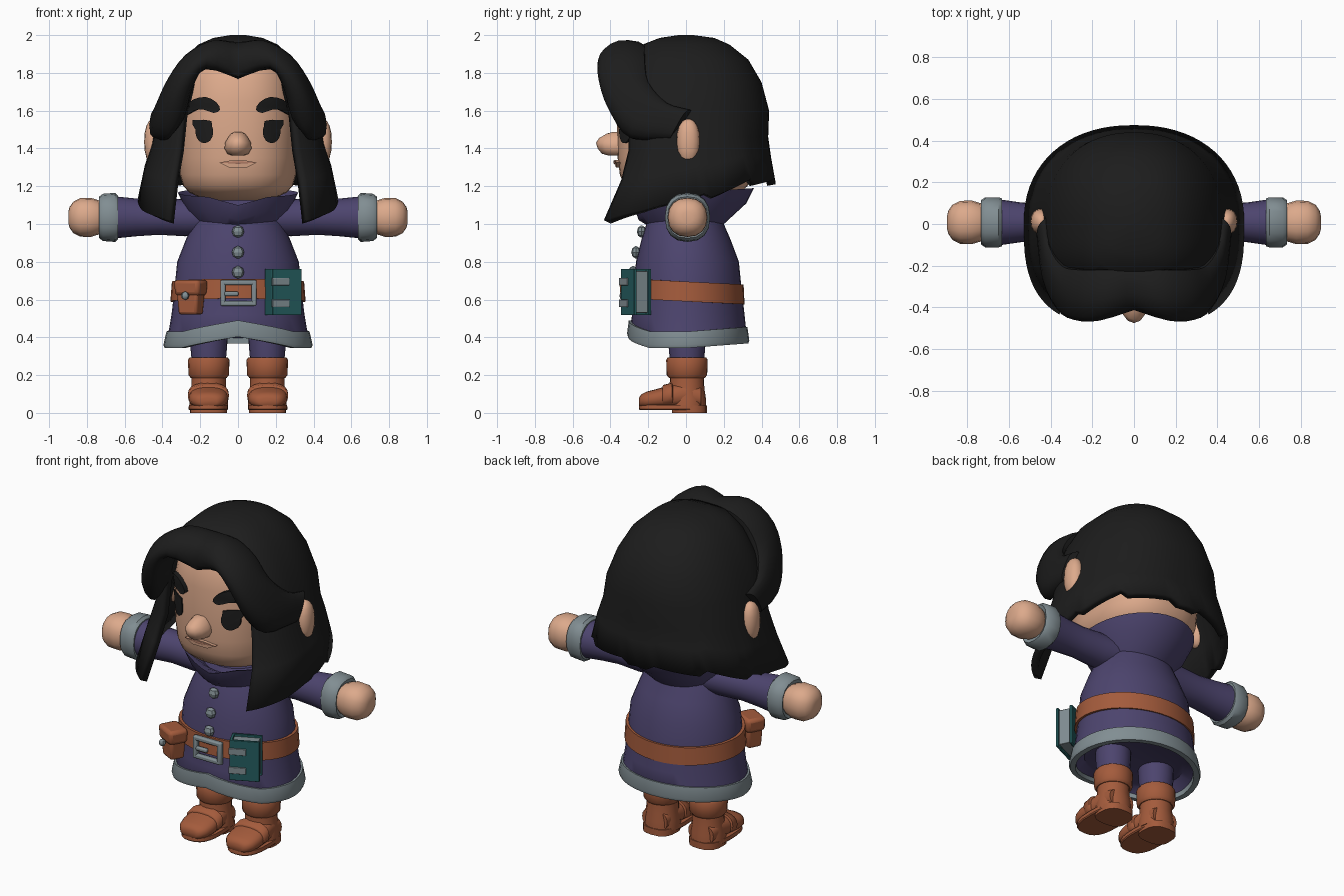
import bpy, bmesh, math
from mathutils import Matrix, Vector

if "Cube" in bpy.data.objects:
    bpy.data.objects.remove(bpy.data.objects["Cube"])


def mat(name, rgb):
    m = bpy.data.materials.new(name)
    m.diffuse_color = (*rgb, 1)
    m.use_nodes = True
    m.node_tree.nodes["Principled BSDF"].inputs["Base Color"].default_value = m.diffuse_color
    return m


SKIN = mat("skin", (0.72, 0.40, 0.26))
LIP = mat("lip", (0.50, 0.23, 0.15))
HAIR = mat("black_hair", (0.012, 0.012, 0.012))
CLOTH = mat("purple_cloth", (0.073, 0.058, 0.155))
LEATHER = mat("brown_leather", (0.37, 0.105, 0.045))
GREY = mat("grey_trim", (0.22, 0.27, 0.29))
TEAL = mat("teal_cover", (0.018, 0.11, 0.115))


def build(name, verts, faces, m, recalc=True, bevel=0, smooth=40):
    bm = bmesh.new()
    vs = [bm.verts.new(v) for v in verts]
    for f in faces:
        bm.faces.new([vs[i] for i in f])
    if recalc:
        bmesh.ops.recalc_face_normals(bm, faces=bm.faces)
    me = bpy.data.meshes.new(name)
    bm.to_mesh(me)
    bm.free()
    ob = bpy.data.objects.new(name, me)
    bpy.context.collection.objects.link(ob)
    me.materials.append(m)
    if bevel:
        b = ob.modifiers.new("bevel", 'BEVEL')
        b.width, b.segments = bevel, 2
    bpy.ops.object.select_all(action='DESELECT')
    ob.select_set(True)
    bpy.context.view_layer.objects.active = ob
    bpy.ops.object.shade_smooth_by_angle(angle=math.radians(smooth))
    return ob


def loft(name, rings, m, loop=False, smooth=40):
    """Skin a stack of closed rings, capped or joined last to first."""
    n, k = len(rings[0]), len(rings)
    verts = [p for r in rings for p in r]
    faces = []
    for i in range(k if loop else k - 1):
        a, b = i * n, ((i + 1) % k) * n
        faces += [(a + j, b + j, b + (j + 1) % n, a + (j + 1) % n) for j in range(n)]
    if not loop:
        faces += [tuple(range(n)), tuple(range((k - 1) * n, k * n))]
    return build(name, verts, faces, m, smooth=smooth)


def power(v, p):
    return math.copysign(abs(v) ** p, v)


def oval(z, rx, yf, yb=None, n=36, p=1.0, lift=None, at=(0, 0)):
    """Horizontal ring starting at the front, with separate front and back depth."""
    yb = yf if yb is None else yb
    pts = []
    for j in range(n):
        a = 2 * math.pi * j / n
        c = power(math.cos(a), p)
        pts.append(Vector((at[0] + rx * power(math.sin(a), p),
                           at[1] - c * (yf if c > 0 else yb),
                           z + (lift(a) if lift else 0))))
    return pts


def spline(pts, closed, sub=3):
    """Smooth curve through every point."""
    n, out = len(pts), []
    P = lambda i: Vector(pts[i % n] if closed else pts[max(0, min(n - 1, i))])
    for i in range(n if closed else n - 1):
        a, b, c, d = P(i - 1), P(i), P(i + 1), P(i + 2)
        for k in range(sub):
            t = k / sub
            out.append(.5 * (2 * b + (c - a) * t + (2 * a - 5 * b + 4 * c - d) * t ** 2
                             + (3 * b - a - 3 * c + d) * t ** 3))
    return out if closed else out + [P(n - 1)]


def box(name, c, size, m, rot=0, bevel=0.008, taper=1.0):
    R = Matrix.Rotation(math.radians(rot), 3, 'Z')
    verts = []
    for sz in (-1, 1):
        k = taper if sz < 0 else 1
        for sx, sy in ((-1, -1), (1, -1), (1, 1), (-1, 1)):
            v = Vector((sx * size[0] * k, sy * size[1] * k, sz * size[2])) / 2
            verts.append(Vector(c) + R @ v)
    faces = [(0, 1, 2, 3), (4, 5, 6, 7)] + [(i, (i + 1) % 4, 4 + (i + 1) % 4, 4 + i) for i in range(4)]
    return build(name, verts, faces, m, bevel=bevel)


def ball(name, c, r, m, n=16, p=1.0, smooth=40):
    rings = []
    for i in range(n // 2 + 1):
        t = math.pi * (0.04 + 0.92 * i / (n // 2))
        s = math.sin(t) ** p
        rings.append(oval(c[2] + r[2] * power(math.cos(t), p), r[0] * s, r[1] * s, n=n, p=p, at=c[:2]))
    return loft(name, rings, m, smooth=smooth)


# ---- head and face ----
HEAD = [(1.125, .12, .15), (1.14, .20, .23), (1.165, .255, .285), (1.20, .29, .325), (1.26, .307, .35),
        (1.35, .315, .362), (1.5, .32, .365), (1.65, .315, .36), (1.76, .30, .345), (1.85, .26, .30), (1.92, .15, .18)]
loft("head", [oval(z, rx, ry, p=.85) for z, rx, ry in HEAD], SKIN, smooth=65)


def face_y(x, z):
    for (z0, a0, b0), (z1, a1, b1) in zip(HEAD, HEAD[1:]):
        if z0 <= z <= z1:
            t = (z - z0) / (z1 - z0)
            rx, ry = a0 + t * (a1 - a0), b0 + t * (b1 - b0)
            return -ry * max(0, 1 - abs(x / rx) ** 2.35) ** .425
    return 0


def decal(name, pts, m, d, s=1):
    """Thin plate that follows the face."""
    n = len(pts)
    cx, cz = sum(p[0] for p in pts) / n, sum(p[1] for p in pts) / n
    pts = [(s * x, z) for x, z in pts]
    verts = [(x, face_y(x, z) - d, z) for x, z in pts] + [(x, face_y(x, z) + .01, z) for x, z in pts]
    verts.append((s * cx, face_y(cx, cz) - d - .003, cz))
    faces = []
    for i in range(n):
        j = (i + 1) % n
        faces += [(i, j, 2 * n), (i, n + i, n + j, j)]
    build(name, verts, faces, m)


eye = [(.178 + .047 * math.cos(a), 1.488 + .06 * math.sin(a))
       for a in (math.radians(150 + 20 * i) for i in range(12))]
eye += [(.24, 1.525), (.24, 1.55), (.18, 1.552), (.14, 1.545)]
brow = spline([(.095, 1.605, 0), (.13, 1.588, 0), (.18, 1.605, 0), (.235, 1.60, 0), (.288, 1.565, 0),
               (.28, 1.62, 0), (.235, 1.66, 0), (.17, 1.672, 0), (.115, 1.645, 0)], True, 2)
for s, side in ((1, "left"), (-1, "right")):
    decal(side + "_eye", eye, HAIR, .009, s)
    decal(side + "_brow", [p[:2] for p in brow], HAIR, .03, s)
    ball(side + "_ear", (s * .445, .012, 1.435), (.052, .062, .122), SKIN, p=.9, smooth=60)
decal("lower_lip", [(-.1, 1.325), (-.03, 1.338), (.03, 1.338), (.1, 1.325), (.05, 1.30), (-.05, 1.30)], SKIN, .018)
decal("mouth_line", [(-.105, 1.325), (0, 1.335), (.105, 1.325), (0, 1.318)], LIP, .023)
loft("nose", [oval(z, x, f, .06, n=14, at=(0, -.36)) for z, x, f in
              ((1.362, .03, .05), (1.372, .058, .085), (1.40, .073, .108), (1.43, .07, .116), (1.455, .056, .10),
               (1.478, .038, .06), (1.487, .02, .03))], SKIN, smooth=65)

# ---- hair shell: open over the face, stepped lower edge ----
CAP = [(2.0, .04, .04, .04), (1.985, .13, .14, .15), (1.95, .21, .23, .23), (1.87, .295, .28, .33),
       (1.75, .365, .32, .40), (1.6, .425, .345, .44), (1.4, .455, .35, .435), (1.25, .495, .395, .45),
       (1.05, .53, .50, .475)]
verts, faces = [], []
COLS = range(-175, 181, 5)
for z, rx, yf, yb in CAP:
    for deg in COLS:
        a, d = math.radians(deg), abs(deg)
        c, p = math.cos(a), .7 if d < 90 else .9
        low = 1.02 + .09 * min(1, max(0, d - 35) / 60) + .10 * min(1, max(0, d - 90) / 45)
        low += .035 * ((d - 35) % 35) / 35 if d > 70 else 0
        zz = z if z >= 1.6 else 1.6 - (1.6 - low) * (1.6 - z) / .55
        verts.append((rx * power(math.sin(a), p), -power(c, p) * (yf if c > 0 else yb), zz))
N = len(COLS)
for i in range(len(CAP) - 1):
    for j in range(N):
        k = (j + 1) % N
        if i >= 3 and -35 <= COLS[j] < 35:
            continue
        faces.append((i * N + j, (i + 1) * N + j, (i + 1) * N + k, i * N + k))
faces.append(tuple(range(N)))
hair = build("hair_shell", verts, faces, HAIR, recalc=False)
sol = hair.modifiers.new("thickness", 'SOLIDIFY')
sol.thickness, sol.offset = .045, -1

# ---- fringe: parted swoops, one section per station from parting to ear ----
SWOOP = [
    [(0, -.22, 1.945), (0, -.33, 1.955), (0, -.405, 1.90), (0, -.40, 1.78), (0, -.29, 1.79)],
    [(.15, -.22, 1.94), (.14, -.36, 1.97), (.16, -.455, 1.90), (.17, -.44, 1.83), (.17, -.27, 1.83)],
    [(.27, -.22, 1.87), (.28, -.37, 1.89), (.29, -.46, 1.79), (.25, -.425, 1.72), (.24, -.26, 1.74)],
    [(.35, -.20, 1.75), (.375, -.32, 1.76), (.37, -.41, 1.64), (.30, -.36, 1.55), (.28, -.22, 1.62)],
    [(.41, -.10, 1.64), (.435, -.20, 1.63), (.435, -.28, 1.51), (.37, -.28, 1.45), (.35, -.14, 1.55)],
    [(.42, .03, 1.60), (.46, -.01, 1.585), (.465, -.07, 1.48), (.42, -.08, 1.45), (.40, .01, 1.53)]]
fine = [spline(sec, True) for sec in SWOOP]
cols = [spline(c, False) for c in zip(*fine)]
secs = [list(r) for r in zip(*cols)]
secs = [[Vector((-p.x, p.y, p.z)) for p in r] for r in secs[:0:-1]] + secs
loft("fringe", secs, HAIR, smooth=50)


# ---- robe, hem and belt ----
def front_angle(a):
    return abs((a + math.pi) % (2 * math.pi) - math.pi)


def hem_lift(a):
    return .06 * max(0, 1 - front_angle(a) / .9) + .025 * max(0, -math.cos(a))


ROBE = [(1.10, .17, .17, .17), (1.0, .24, .21, .20), (.92, .275, .235, .235), (.8, .322, .265, .28),
        (.65, .337, .275, .295), (.52, .352, .285, .31)]
rings = [oval(*r) for r in ROBE]
rings += [oval(.40, .372, .295, .32, lift=hem_lift), oval(.37, .35, .28, .30, lift=hem_lift), oval(.42, .3, .24, .26)]
loft("robe", rings, CLOTH)
loft("hem", [oval(z, x, f, b, lift=hem_lift) for z, x, f, b in
             ((.43, .379, .303, .325), (.36, .395, .312, .335), (.343, .388, .307, .33),
              (.343, .355, .28, .30), (.43, .345, .28, .295))], GREY, loop=True)
tilt = lambda a: .015 * math.cos(a)
loft("belt", [oval(z, x, f, b, lift=tilt) for z, x, f, b in
              ((.695, .35, .285, .305), (.59, .358, .29, .31), (.59, .32, .26, .28), (.695, .32, .26, .28))],
     LEATHER, loop=True)


# ---- flared collar, dipped at the throat and high at the back ----
def collar_lift(a):
    return .05 * (1 - math.cos(a)) / 2 - .04 * max(0, 1 - front_angle(a) / .5)


loft("collar", [oval(.99, .20, .20, .19), oval(1.06, .28, .25, .32, lift=collar_lift),
                oval(1.14, .318, .28, .36, lift=collar_lift),
                oval(1.13, .288, .25, .325, lift=collar_lift), oval(1.07, .2, .18, .22)], CLOTH)

# ---- buttons, buckle, pouch, book ----
for i, (y, z) in enumerate(((-.235, .96), (-.265, .85), (-.28, .745))):
    ball("button_%d" % (i + 1), (0, y, z), (.033, .025, .033), GREY, n=8, smooth=20)
for x in (-.08, .085):
    box("buckle_side", (x, -.295, .635), (.027, .03, .137), GREY)
for z in (.58, .69):
    box("buckle_bar", (.0025, -.295, z), (.19, .03, .027), GREY)
box("buckle_prong", (-.035, -.30, .63), (.075, .025, .024), GREY)
box("pouch_body", (-.25, -.27, .59), (.13, .10, .14), LEATHER, -28, .015, .85)
box("pouch_flap", (-.25, -.272, .662), (.155, .12, .085), LEATHER, -28, .02, .93)
ball("pouch_stud", (-.28, -.335, .62), (.022, .018, .022), GREY, n=8)
R = Matrix.Rotation(math.radians(25), 3, 'Z')
mid = Vector((.24, -.265, .64))
for nm, off, size, m in (("book_front", (0, -.042, 0), (.17, .016, .245), TEAL),
                         ("book_back", (0, .042, 0), (.17, .016, .245), TEAL),
                         ("book_spine", (-.078, 0, 0), (.016, .08, .245), TEAL),
                         ("book_pages", (0, 0, 0), (.15, .07, .22), GREY),
                         ("book_clasp", (-.04, -.05, .055), (.10, .016, .04), GREY),
                         ("book_clasp", (-.04, -.05, -.06), (.10, .016, .04), GREY)):
    box(nm, mid + R @ Vector(off), size, m, 25, .003)


# ---- arms and legs, mirrored ----
def limb_x(name, s, secs, m, n, p=1.0, smooth=40):
    """Rings along x: (x, radius in y, radius in z)."""
    rings = [[(s * x, .008 + q.x, 1.035 + q.y) for q in oval(0, ry, rz, n=n, p=p)] for x, ry, rz in secs]
    return loft(name, rings, m, smooth=smooth)


for s, side in ((1, "left"), (-1, "right")):
    limb_x(side + "_sleeve", s, [(.12, .11, .09), (.28, .095, .10), (.42, .088, .092), (.54, .095, .10),
                                 (.66, .112, .112)], CLOTH, 20)
    limb_x(side + "_cuff", s, [(.635, .115, .115), (.65, .12, .13), (.715, .12, .125), (.735, .106, .11),
                               (.72, .08, .08)], GREY, 16, .85)
    limb_x(side + "_hand", s, [(.69, .06, .06), (.73, .09, .088), (.78, .105, .104), (.835, .103, .102),
                               (.872, .085, .083), (.892, .055, .055), (.898, .03, .03)], SKIN, 16, .88, 65)
    at = (s * .155, .005)
    loft(side + "_trouser", [oval(z, r, r, n=20, at=at) for z, r in ((.47, .10), (.36, .098), (.27, .09))], CLOTH)
    loft(side + "_boot_shaft", [oval(z, r, r, n=20, at=at) for z, r in
                                ((.2, .09), (.13, .092), (.08, .10), (.03, .102))], LEATHER)
    loft(side + "_boot_cuff", [oval(z, r, r, n=20, at=at) for z, r in
                               ((.28, .085), (.293, .102), (.28, .11), (.20, .107), (.185, .095))], LEATHER)

    def shoe(name, secs, p):
        rings = [[(s * .157 + q.x, y, (z0 + z1) / 2 + q.y) for q in oval(0, w, (z1 - z0) / 2, n=20, p=p)]
                 for y, w, z0, z1 in secs]
        loft(name, rings, LEATHER, smooth=55)

    shoe(side + "_foot", [(-.248, .045, .04, .08), (-.238, .07, .03, .098), (-.21, .092, .025, .112),
                          (-.16, .104, .025, .125), (-.09, .10, .025, .145), (0, .095, .025, .17),
                          (.08, .085, .025, .14)], .8)
    shoe(side + "_strap", [(-.125, .102, .03, .14), (-.12, .109, .03, .148), (-.075, .109, .03, .16),
                           (-.07, .10, .03, .15)], .8)
    loft(side + "_sole", [oval(z, w, f, b, n=24, p=.75, at=(s * .157, -.07)) for z, w, f, b in
                          ((.042, .103, .178, .175), (.02, .105, .18, .177), (.014, .10, .175, .172))], LEATHER)
    loft(side + "_heel", [oval(z, .098, .075, .11, n=20, p=.75, at=(s * .157, .0)) for z in (.04, 0)], LEATHER)
